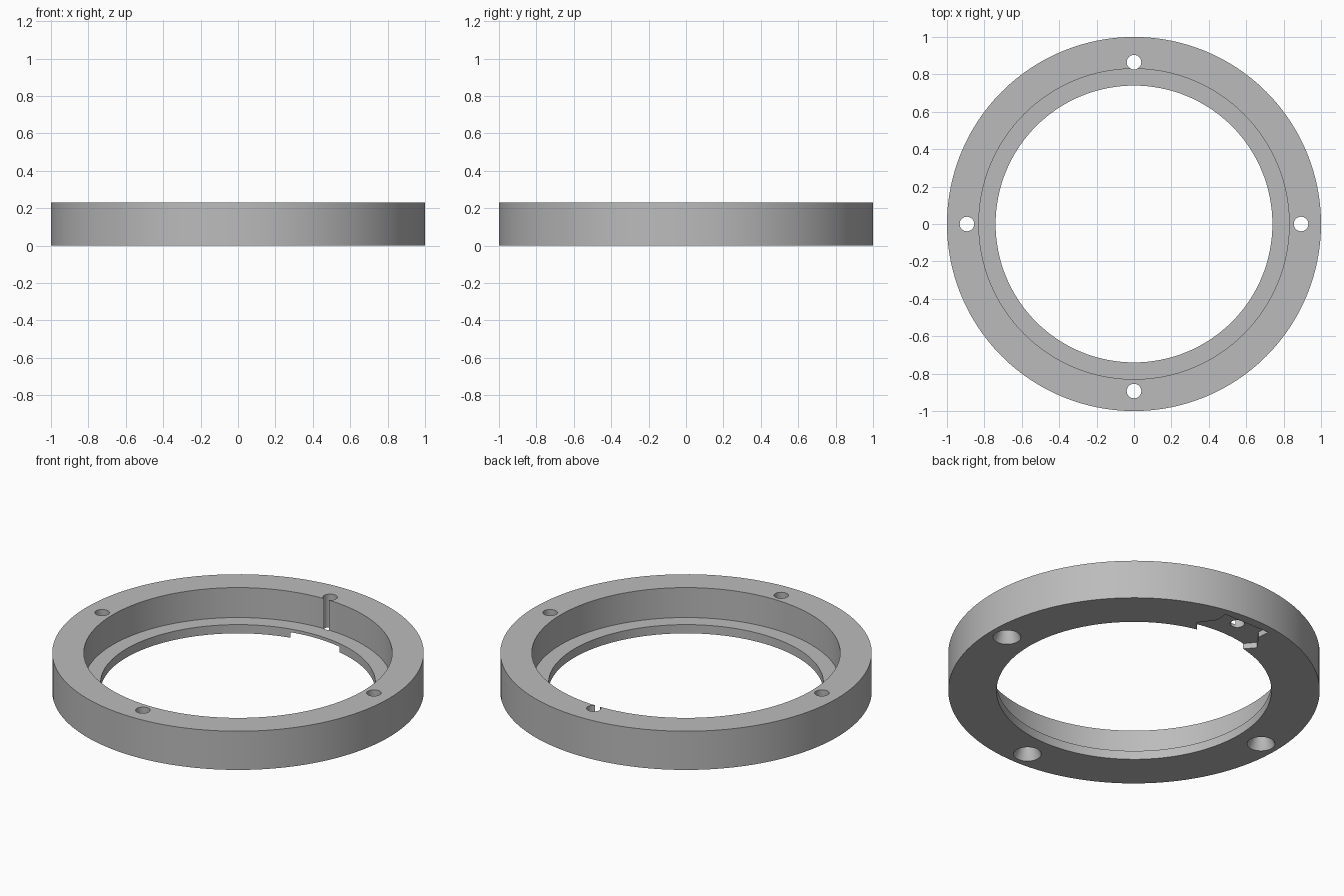
import bpy, bmesh, math
from mathutils import Matrix, Vector

cube = bpy.data.objects.get("Cube")
if cube:
    bpy.data.objects.remove(cube, do_unlink=True)

HEIGHT = 0.23
LEDGE = 0.052
POCKET = 0.033

grey = bpy.data.materials.new("light grey")
grey.use_nodes = True
grey.diffuse_color = (0.5, 0.5, 0.5, 1)
grey.node_tree.nodes["Principled BSDF"].inputs["Base Color"].default_value = (0.5, 0.5, 0.5, 1)


def make_object(name, bm):
    bmesh.ops.recalc_face_normals(bm, faces=bm.faces)
    mesh = bpy.data.meshes.new(name)
    bm.to_mesh(mesh)
    bm.free()
    mesh.materials.append(grey)
    obj = bpy.data.objects.new(name, mesh)
    bpy.context.collection.objects.link(obj)
    return obj


def lathe(name, profile, steps, centre=(0, 0, 0), closed=True):
    """Spin (radius, z) points round the z axis; open profiles get end caps."""
    bm = bmesh.new()
    rings = []
    for r, z in profile:
        ring = []
        for i in range(steps):
            a = 2 * math.pi * i / steps
            ring.append(bm.verts.new(Vector(centre) + Vector((r * math.cos(a), r * math.sin(a), z))))
        rings.append(ring)
    pairs = list(zip(rings, rings[1:]))
    if closed:
        pairs.append((rings[-1], rings[0]))
    else:
        bm.faces.new(rings[0])
        bm.faces.new(rings[-1])
    for a, b in pairs:
        for i in range(steps):
            j = (i + 1) % steps
            bm.faces.new((a[i], a[j], b[j], b[i]))
    return make_object(name, bm)


def prism(name, outline, bottom, top):
    bm = bmesh.new()
    face = bm.faces.new([bm.verts.new((x, y, bottom)) for x, y in outline])
    new = bmesh.ops.extrude_face_region(bm, geom=[face])["geom"]
    bmesh.ops.translate(bm, vec=(0, 0, top - bottom),
                        verts=[v for v in new if isinstance(v, bmesh.types.BMVert)])
    return make_object(name, bm)


# Stepped ring body
ring = lathe("ring_body", [(1, 0), (1, HEIGHT), (0.83, HEIGHT), (0.83, LEDGE),
                           (0.74, LEDGE), (0.74, 0)], 128)

# Three countersunk screw holes, and a plain one that breaks into the bore
cutters = []
sink = [(0.084, -0.02), (0.075, 0), (0.039, 0.08), (0.039, HEIGHT + 0.05)]
for x, y in ((0.893, 0), (-0.893, 0), (0, -0.893)):
    cutters.append(lathe("screw_hole_cutter", sink, 32, (x, y, 0), closed=False))
cutters.append(lathe("plain_hole_cutter", [(0.039, -0.05), (0.039, HEIGHT + 0.05)],
                     32, (0, 0.865, 0), closed=False))

# Shallow pocket with pointed sides in the underside at the back
side = [(0.11, 0.66), (0.21, 0.78), (0.145, 0.87), (0.15, 0.945)]
outline = side + [(-x, y) for x, y in reversed(side)]
cutters.append(prism("pocket_cutter", outline, -0.05, POCKET))

for cutter in cutters:
    mod = ring.modifiers.new(cutter.name, 'BOOLEAN')
    mod.operation = 'DIFFERENCE'
    mod.solver = 'EXACT'
    mod.object = cutter

# Bake the cuts and drop the cutters
bpy.context.view_layer.update()
graph = bpy.context.evaluated_depsgraph_get()
baked = bpy.data.meshes.new_from_object(ring.evaluated_get(graph))
ring.modifiers.clear()
ring.data = baked
for cutter in cutters:
    bpy.data.objects.remove(cutter, do_unlink=True)

# Single material and smooth walls with crisp edges
baked.materials.clear()
baked.materials.append(grey)
for poly in baked.polygons:
    poly.material_index = 0
bpy.ops.object.select_all(action='DESELECT')
ring.select_set(True)
bpy.context.view_layer.objects.active = ring
bpy.ops.object.shade_smooth_by_angle(angle=math.radians(25))
